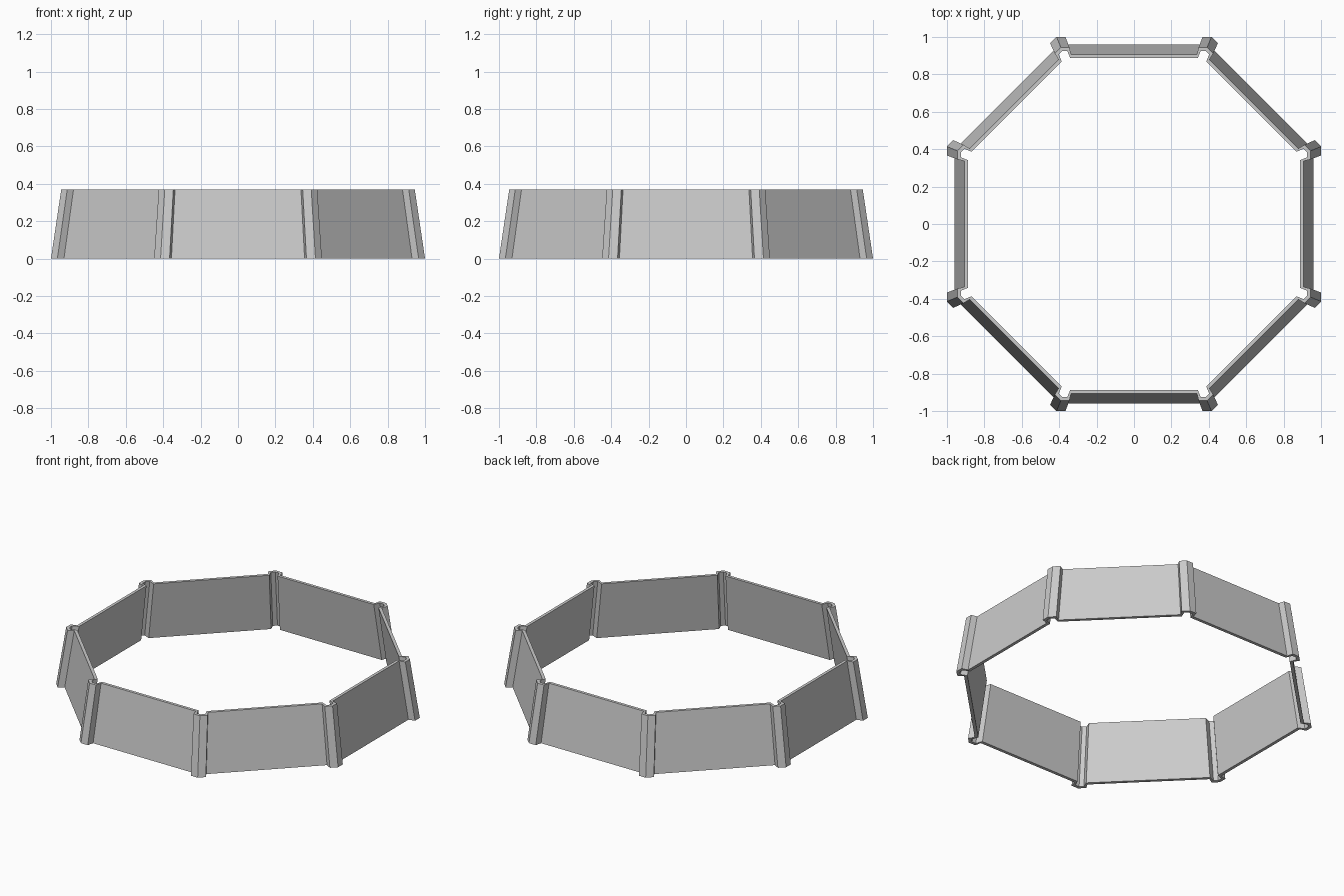
import bpy, bmesh
from math import cos, sin, pi

if "Cube" in bpy.data.objects:
    bpy.data.objects.remove(bpy.data.objects["Cube"])

HEIGHT = 0.37
TAPER = 0.945   # top ring is slightly smaller than the base
SIDES = 8

# Half of one side's section: (distance along side, distance from centre)
OUTER = [(0.356, 0.96), (0.366, 1.0)]
INNER = [(0.361, 0.94), (0.378, 0.98)]


def ring(half, ridge):
    """Mirror the half section, add the corner ridge, repeat round the octagon."""
    side = [(-t, a) for t, a in reversed(half)] + list(half)
    side.append((ridge * math_tan, ridge))
    pts = []
    for i in range(SIDES):
        ang = -pi / 2 + i * 2 * pi / SIDES
        for t, a in side:
            pts.append((a * cos(ang) - t * sin(ang), a * sin(ang) + t * cos(ang)))
    return pts


math_tan = sin(pi / SIDES) / cos(pi / SIDES)

bm = bmesh.new()


def add_loop(pts, scale, z):
    return [bm.verts.new((x * scale, y * scale, z)) for x, y in pts]


outer, inner = ring(OUTER, 1.0), ring(INNER, 0.98)
loops = [add_loop(outer, 1, 0), add_loop(outer, TAPER, HEIGHT),
         add_loop(inner, TAPER, HEIGHT), add_loop(inner, 1, 0)]

# Outer skin, top rim, inner skin and bottom rim
for k in range(4):
    a, b = loops[k], loops[(k + 1) % 4]
    n = len(a)
    for i in range(n):
        j = (i + 1) % n
        bm.faces.new((a[i], a[j], b[j], b[i]))

bmesh.ops.recalc_face_normals(bm, faces=bm.faces)
mesh = bpy.data.meshes.new("octagonal_wall")
bm.to_mesh(mesh)
bm.free()
bpy.context.collection.objects.link(bpy.data.objects.new("octagonal_wall", mesh))
